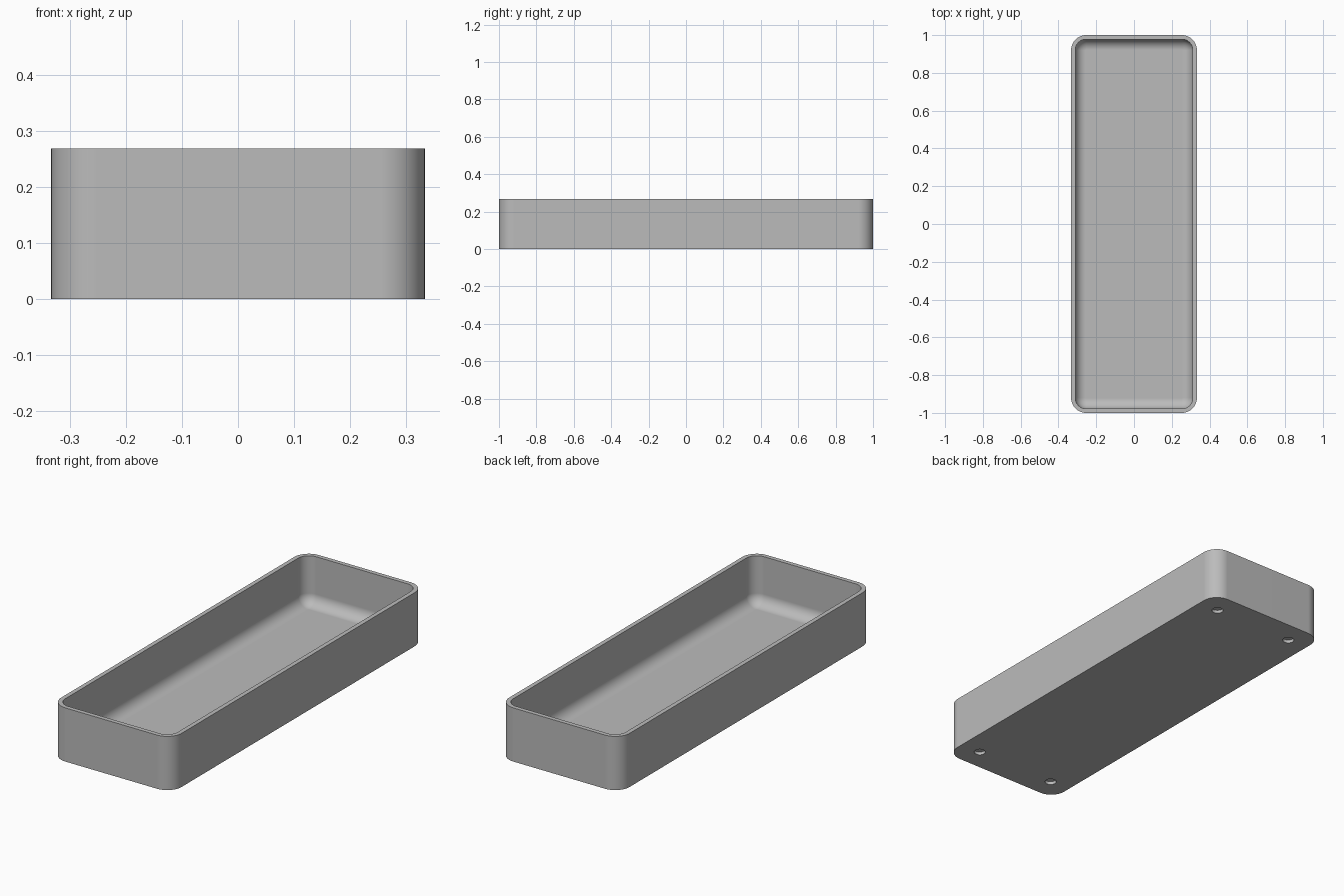
import bpy, bmesh
from math import sin, cos, pi, radians

cube = bpy.data.objects.get("Cube")
if cube:
    bpy.data.objects.remove(cube, do_unlink=True)

HALF_X, HALF_Y, HEIGHT = 0.333, 1.0, 0.268
CORNER = 0.08                   # outer vertical corner radius
WALL = 0.022                    # wall thickness
FLOOR = 0.025                   # floor thickness
FILLET = 0.056                  # rounding between inner wall and floor
HOLE_X, HOLE_Y, HOLE_R, HOLE_DEPTH = 0.222, 0.888, 0.027, 0.016
STEPS = 12

grey = bpy.data.materials.new("plain grey")
grey.use_nodes = True
colour = (0.5, 0.5, 0.5, 1)
grey.diffuse_color = colour
grey.node_tree.nodes["Principled BSDF"].inputs["Base Color"].default_value = colour


def ring(bm, inset, z):
    """Rounded rectangle of vertices, pulled in from the outer wall."""
    r = CORNER - inset
    verts = []
    for k, (sx, sy) in enumerate([(1, 1), (-1, 1), (-1, -1), (1, -1)]):
        for i in range(STEPS + 1):
            a = (k + i / STEPS) * pi / 2
            verts.append(bm.verts.new((sx * (HALF_X - CORNER) + r * cos(a),
                                       sy * (HALF_Y - CORNER) + r * sin(a), z)))
    return verts


def add_object(name, bm):
    bmesh.ops.recalc_face_normals(bm, faces=bm.faces)
    mesh = bpy.data.meshes.new(name)
    bm.to_mesh(mesh)
    bm.free()
    mesh.materials.append(grey)
    obj = bpy.data.objects.new(name, mesh)
    bpy.context.collection.objects.link(obj)
    return obj


# Tray shell: outer wall, rim, inner wall, then fillet down to the floor
bm = bmesh.new()
rings = [ring(bm, 0, 0), ring(bm, 0, HEIGHT), ring(bm, WALL, HEIGHT)]
for i in range(STEPS + 1):
    a = i / STEPS * pi / 2
    rings.append(ring(bm, WALL + FILLET * (1 - cos(a)),
                      FLOOR + FILLET * (1 - sin(a))))
for lower, upper in zip(rings, rings[1:]):
    for i in range(len(lower)):
        j = (i + 1) % len(lower)
        bm.faces.new((lower[i], lower[j], upper[j], upper[i]))
bm.faces.new(rings[0])
bm.faces.new(rings[-1])
tray = add_object("tray", bm)

# Four round sockets in the underside
bm = bmesh.new()
for sx in (-1, 1):
    for sy in (-1, 1):
        made = bmesh.ops.create_cone(bm, cap_ends=True, segments=32, radius1=HOLE_R,
                                     radius2=HOLE_R, depth=2 * HOLE_DEPTH)
        bmesh.ops.translate(bm, verts=made["verts"], vec=(sx * HOLE_X, sy * HOLE_Y, 0))
cutter = add_object("foot_socket_cutter", bm)
cutter.hide_render = True

cut = tray.modifiers.new("foot sockets", "BOOLEAN")
cut.object = cutter
cut.operation = "DIFFERENCE"
cut.solver = "EXACT"

# Bake the cut, then smooth the rounded surfaces
bpy.context.view_layer.objects.active = tray
tray.select_set(True)
bpy.ops.object.modifier_apply(modifier=cut.name)
bpy.data.objects.remove(cutter, do_unlink=True)
bpy.ops.object.shade_smooth_by_angle(angle=radians(30))
weighted = tray.modifiers.new("even shading", "WEIGHTED_NORMAL")
weighted.keep_sharp = True
